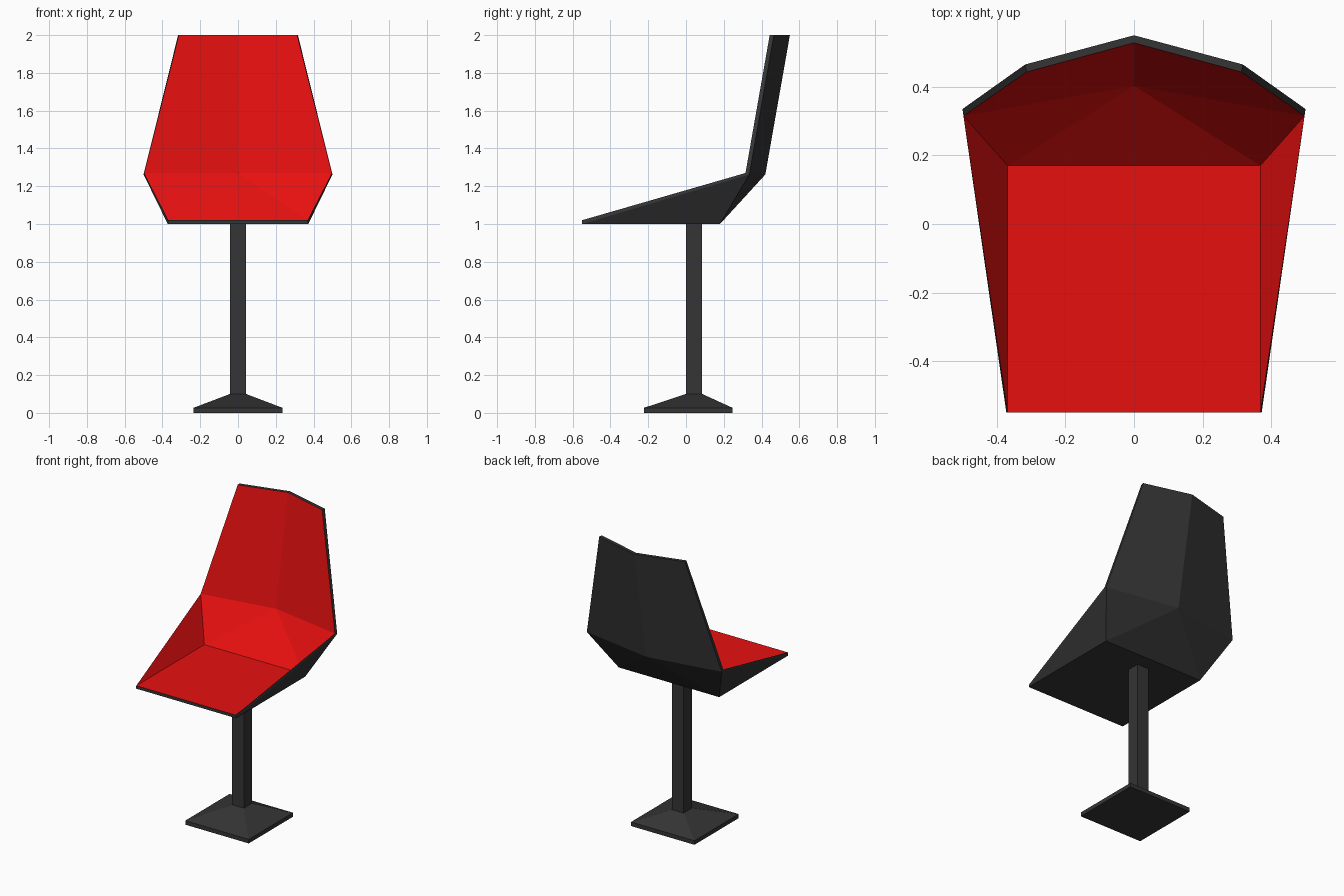
import bpy, bmesh

if "Cube" in bpy.data.objects:
    bpy.data.objects.remove(bpy.data.objects["Cube"])


def material(name, rgb):
    m = bpy.data.materials.new(name)
    m.diffuse_color = (*rgb, 1)
    m.use_nodes = True
    m.node_tree.nodes["Principled BSDF"].inputs["Base Color"].default_value = m.diffuse_color
    return m


red = material("red upholstery", (0.8, 0.005, 0.005))
dark = material("dark grey shell", (0.035, 0.035, 0.035))


def new_object(name, bm, mats):
    mesh = bpy.data.meshes.new(name)
    bm.to_mesh(mesh)
    bm.free()
    for m in mats:
        mesh.materials.append(m)
    ob = bpy.data.objects.new(name, mesh)
    bpy.context.collection.objects.link(ob)
    return ob


# Bucket seat: right half of inner and outer skins, joined by a rim, then mirrored
# order: front middle, front corner, rear corner, rear middle, elbow side, elbow middle, top corner, top middle
inner = [(0, -.55, 1.02), (.368, -.55, 1.02), (.368, .17, 1.02), (0, .17, 1.02),
         (.497, .315, 1.27), (0, .403, 1.27), (.313, .443, 2), (0, .528, 2)]
outer = [(0, -.55, 1.0), (.372, -.55, 1.0), (.372, .18, 1.0), (0, .18, 1.0),
         (.5, .335, 1.262), (0, .42, 1.262), (.317, .465, 2), (0, .55, 2)]
panels = [(0, 1, 2, 3), (1, 4, 2), (3, 2, 5), (2, 4, 5), (5, 4, 6, 7)]
rim = [0, 1, 4, 6, 7]

bm = bmesh.new()
vi = [bm.verts.new(p) for p in inner]
vo = [bm.verts.new(p) for p in outer]
for panel in panels:
    bm.faces.new([vi[i] for i in panel]).material_index = 0
    bm.faces.new([vo[i] for i in reversed(panel)]).material_index = 1
for p, q in zip(rim, rim[1:]):
    bm.faces.new((vi[q], vi[p], vo[p], vo[q])).material_index = 1
seat = new_object("bucket_seat", bm, [red, dark])
mirror = seat.modifiers.new("mirror", 'MIRROR')
mirror.use_axis[0] = True


# Tapered square solids from stacked rectangles (half width, y min, y max, z)
def stack(name, rings):
    bm = bmesh.new()
    loops = [[bm.verts.new(p) for p in ((-w, a, z), (w, a, z), (w, b, z), (-w, b, z))]
             for w, a, b, z in rings]
    bm.faces.new(loops[0][::-1])
    bm.faces.new(loops[-1])
    for lo, hi in zip(loops, loops[1:]):
        for i in range(4):
            j = (i + 1) % 4
            bm.faces.new((lo[i], lo[j], hi[j], hi[i]))
    return new_object(name, bm, [dark])


stack("pedestal_post", [(.043, 0, .086, .09), (.043, 0, .086, 1.0)])
stack("floor_base", [(.235, -.222, .246, 0), (.235, -.222, .246, .027),
                     (.043, 0, .086, .1)])
